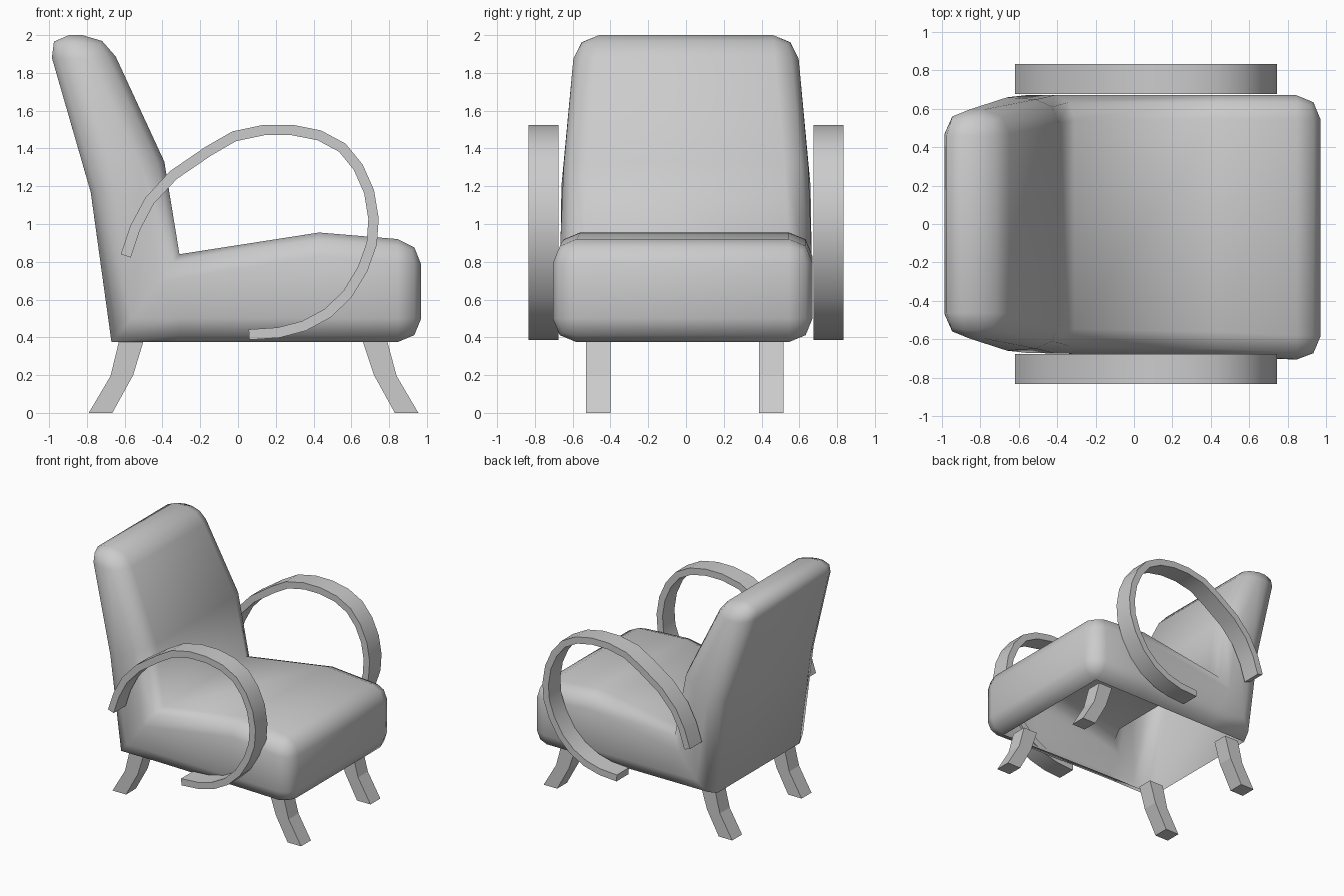
import bpy, bmesh
from mathutils import Vector

if "Cube" in bpy.data.objects:
    bpy.data.objects.remove(bpy.data.objects["Cube"])


def finish(bm, name, angle=None):
    bmesh.ops.recalc_face_normals(bm, faces=bm.faces)
    mesh = bpy.data.meshes.new(name)
    bm.to_mesh(mesh)
    bm.free()
    ob = bpy.data.objects.new(name, mesh)
    bpy.context.collection.objects.link(ob)
    if angle is not None:
        bpy.ops.object.select_all(action='DESELECT')
        ob.select_set(True)
        bpy.context.view_layer.objects.active = ob
        bpy.ops.object.shade_smooth_by_angle(angle=angle)
    return ob


def strip(name, left, right, y0, y1, angle=None):
    """Solid bar between two side-view outlines, from y0 to y1."""
    bm = bmesh.new()
    rings = [[bm.verts.new((p[0], y, p[1])) for p, y in
              ((a, y0), (b, y0), (b, y1), (a, y1))] for a, b in zip(left, right)]
    for r, s in zip(rings, rings[1:]):
        for i in range(4):
            j = (i + 1) % 4
            bm.faces.new((r[i], r[j], s[j], s[i]))
    bm.faces.new(rings[0])
    bm.faces.new(rings[-1])
    return finish(bm, name, angle)


# Upholstered body: L-shaped cage (x, z, -y half width, +y half width)
cage = [(-.67, .375, .67, .67), (-.78, 1.17, .66, .66), (-1.02, 2.0, .585, .585),
        (-.70, 2.0, .585, .585), (-.39, 1.33, .645, .645), (-.31, .84, .67, .67),
        (.43, .955, .685, .67), (.97, .91, .71, .67), (.97, .375, .71, .67),
        (.43, .375, .69, .67), (-.31, .375, .67, .67)]
side_faces = [(0, 1, 4, 5), (1, 2, 3, 4), (0, 5, 10), (5, 6, 9, 10), (6, 7, 8, 9)]
bm = bmesh.new()
front = [bm.verts.new((x, -a, z)) for x, z, a, b in cage]
back = [bm.verts.new((x, b, z)) for x, z, a, b in cage]
n = len(cage)
soft = []
for i in range(n):
    j = (i + 1) % n
    bm.faces.new((front[i], front[j], back[j], back[i]))
for side in (front, back):
    for f in side_faces:
        bm.faces.new([side[k] for k in f])
    soft += [bm.edges.get((side[i], side[(i + 1) % n])) for i in range(n)]
soft += [bm.edges.get((front[i], back[i])) for i in (2, 3, 7, 8)]
bmesh.ops.recalc_face_normals(bm, faces=bm.faces)
bmesh.ops.bevel(bm, geom=soft, offset=.125, offset_type='OFFSET', segments=2,
                profile=.5, affect='EDGES', clamp_overlap=True)
# The underside is open
bm.normal_update()
under = [f for f in bm.faces if all(v.co.z < .38 for v in f.verts)]
bmesh.ops.delete(bm, geom=under, context='FACES')
finish(bm, "upholstered_body", 3.14)

# Curved armrests: outer outline offset inwards by the strip thickness
outer = [(-.62, .84), (-.57, .99), (-.49, 1.14), (-.36, 1.28), (-.17, 1.41),
         (-.03, 1.49), (.135, 1.525), (.29, 1.525), (.44, 1.495), (.57, 1.425),
         (.66, 1.315), (.72, 1.18), (.745, 1.03), (.735, .89), (.685, .75),
         (.60, .61), (.49, .505), (.36, .435), (.22, .398), (.06, .387)]
inner = []
for i, p in enumerate(outer):
    d = (Vector(outer[min(i + 1, len(outer) - 1)]) - Vector(outer[max(i - 1, 0)])).normalized()
    inner.append((p[0] + d.y * .055, p[1] - d.x * .055))
for name, s in (("right_armrest", -1), ("left_armrest", 1)):
    strip(name, outer, inner, s * .675, s * .833, .6)

# Splayed legs
legs = {"front": ([(.66, .38), (.72, .20), (.83, 0)], [(.79, .38), (.84, .195), (.955, 0)]),
        "rear": ([(-.63, .38), (-.675, .195), (-.79, 0)], [(-.50, .38), (-.555, .20), (-.665, 0)])}
for key, (a, b) in legs.items():
    strip(key + "_leg_right", a, b, -.53, -.40)
    strip(key + "_leg_left", a, b, .387, .517)
